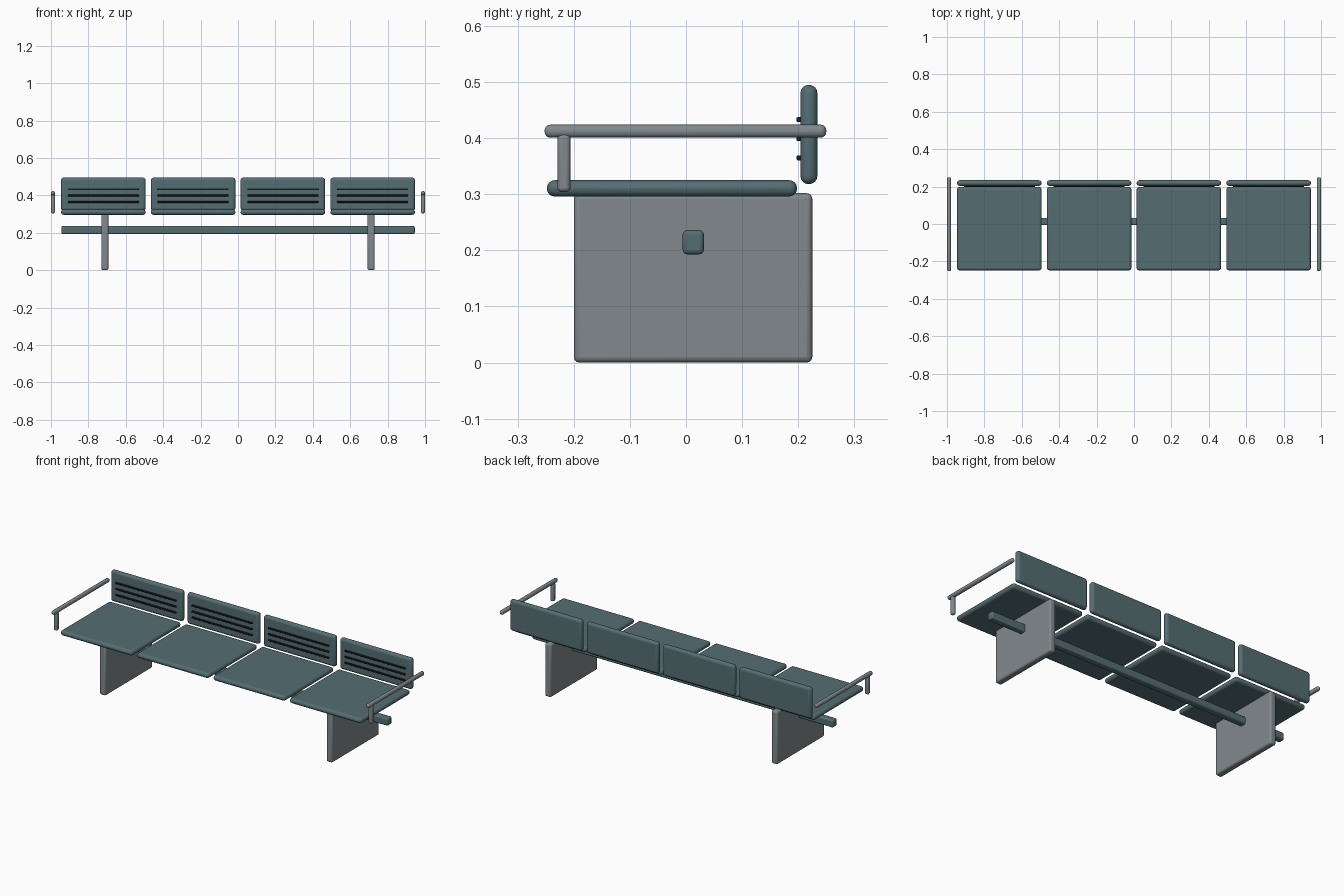
import bpy
from mathutils import Vector

cube = bpy.data.objects.get("Cube")
if cube:
    bpy.data.objects.remove(cube, do_unlink=True)


def material(name, color):
    m = bpy.data.materials.new(name)
    m.use_nodes = True
    m.diffuse_color = (*color, 1)
    m.node_tree.nodes["Principled BSDF"].inputs["Base Color"].default_value = (*color, 1)
    return m


TEAL = material("teal paint", (0.09, 0.155, 0.17))
STEEL = material("grey steel", (0.22, 0.25, 0.265))
BLACK = material("black slot", (0.01, 0.012, 0.013))


def rounded_box(name, low, high, radius, mat, segments=4):
    """Box between two corners with rounded edges."""
    low, high = Vector(low), Vector(high)
    bpy.ops.mesh.primitive_cube_add(size=1, location=(low + high) / 2)
    obj = bpy.context.object
    obj.name = name
    obj.scale = high - low
    bpy.ops.object.transform_apply(location=False, rotation=False, scale=True)
    obj.data.materials.append(mat)
    if radius:
        bevel = obj.modifiers.new("Rounded edges", "BEVEL")
        bevel.width = radius
        bevel.segments = segments
        bpy.ops.object.shade_smooth_by_angle()
    return obj


# Four seats, each with a slotted backrest
HALF = 0.226
for i in range(4):
    x = (i - 1.5) * 0.48
    rounded_box(f"seat_{i + 1}", (x - HALF, -0.248, 0.296), (x + HALF, 0.198, 0.325), 0.014, TEAL)
    rounded_box(f"backrest_{i + 1}", (x - HALF, 0.204, 0.318), (x + HALF, 0.234, 0.495), 0.0145, TEAL)
    for j in range(3):
        z = 0.365 + j * 0.034
        rounded_box(f"back_slot_{i + 1}_{j + 1}", (x - 0.19, 0.197, z - 0.0045),
                    (x + 0.19, 0.206, z + 0.0045), 0.002, BLACK, 2)

# Long beam through the legs
rounded_box("support_beam", (-0.945, -0.006, 0.193), (0.945, 0.032, 0.236), 0.008, TEAL, 3)

# Panel legs and armrests on both ends
for side, s in (("left", 1), ("right", -1)):
    x = s * 0.712
    rounded_box(f"{side}_leg", (x - 0.019, -0.2, 0), (x + 0.019, 0.225, 0.302), 0.01, STEEL, 3)
    x = s * 0.989
    rounded_box(f"{side}_arm_rail", (x - 0.011, -0.252, 0.401), (x + 0.011, 0.25, 0.424), 0.01, STEEL)
    rounded_box(f"{side}_arm_post", (x - 0.011, -0.229, 0.304), (x + 0.011, -0.206, 0.408), 0.008, STEEL)
